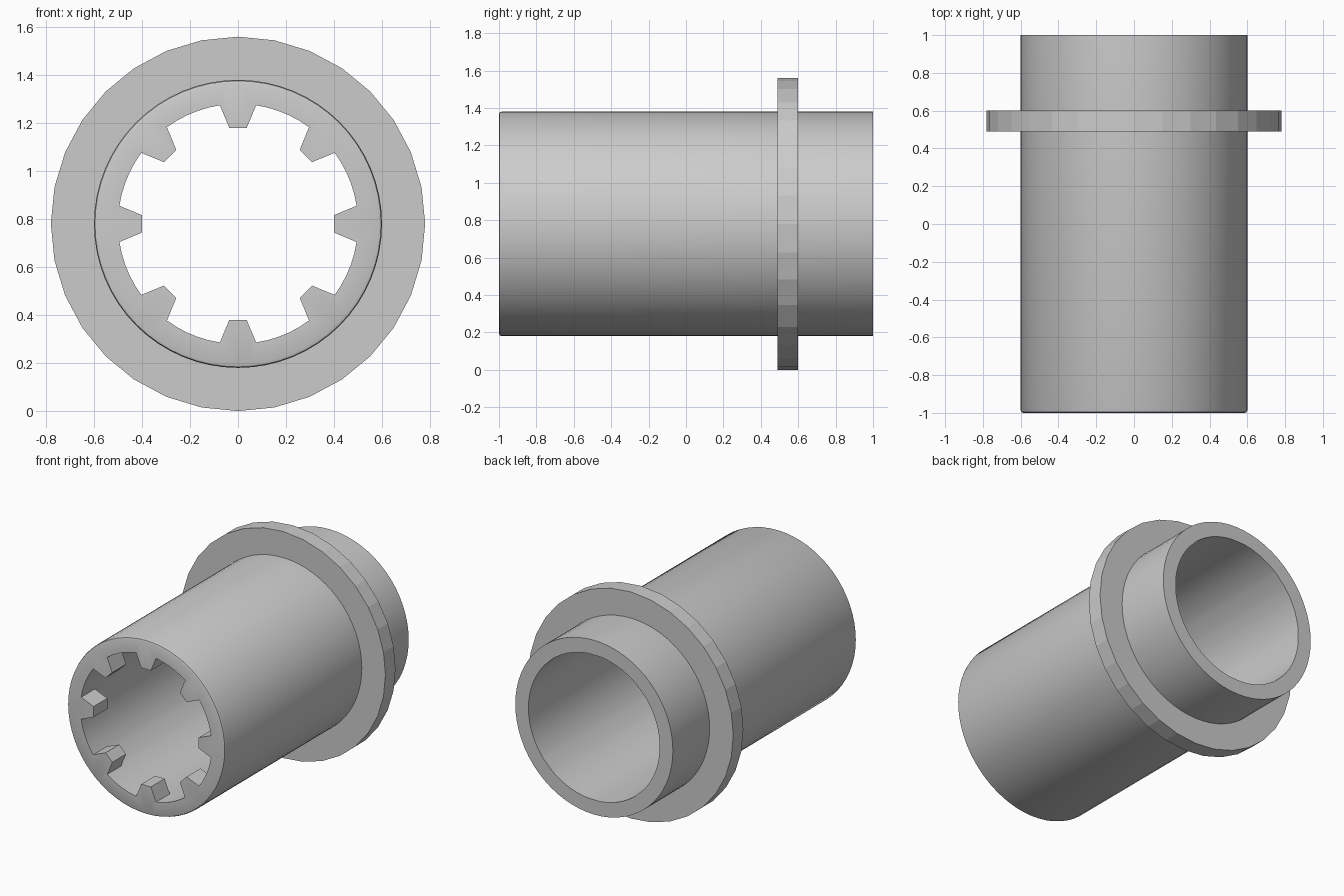
import bpy, bmesh
from math import sin, cos, radians, tau

if "Cube" in bpy.data.objects:
    bpy.data.objects.remove(bpy.data.objects["Cube"])

CZ = 0.78          # axis height


def loft(name, rings, closed=True):
    """Join equal-length rings of points into a solid of revolution-like shape."""
    bm = bmesh.new()
    loops = [[bm.verts.new(p) for p in ring] for ring in rings]
    for a, b in zip(loops, loops[1:] + loops[:1]):
        n = len(a)
        for i in range(n):
            j = (i + 1) % n
            bm.faces.new((a[i], a[j], b[j], b[i]))
    bmesh.ops.remove_doubles(bm, verts=bm.verts, dist=1e-5)
    bmesh.ops.recalc_face_normals(bm, faces=bm.faces)
    me = bpy.data.meshes.new(name)
    bm.to_mesh(me)
    bm.free()
    ob = bpy.data.objects.new(name, me)
    bpy.context.collection.objects.link(ob)
    return ob


def ring(angles, radii, y):
    return [(r * sin(a), y, CZ + r * cos(a)) for a, r in zip(angles, radii)]


def circle(n, r, y):
    return ring([tau * i / n for i in range(n)], [r] * n, y)


# Tube: eight tapered internal teeth at the front, plain bore behind them
R_OUT, R_BORE, R_TIP, DEPTH = 0.6, 0.5, 0.402, 0.15
sector = [-8.7, -5.2, 5.2, 8.7] + [8.7 + 27.6 * k / 5 for k in range(1, 5)]
in_ang = [radians(45 * s + a) for s in range(8) for a in sector]
tooth_r = [R_BORE, R_TIP, R_TIP, R_BORE, R_BORE, R_BORE, R_BORE, R_BORE] * 8
out_ang = [radians(45 * s - 11.25 + 5.625 * k) for s in range(8) for k in range(8)]


def outer(r, y):
    return ring(out_ang, [r] * 64, y)


tube = loft("tube", [
    outer(R_OUT, 1.0),
    outer(R_OUT, -0.985),
    outer(R_OUT - 0.004, -0.996),
    outer(R_OUT - 0.015, -1.0),
    ring(in_ang, tooth_r, -1.0),
    ring(in_ang, tooth_r, -1.0 + DEPTH),
    ring(in_ang, [R_BORE] * 64, -1.0 + DEPTH),
    ring(in_ang, [R_BORE] * 64, 1.0),
])

# Collar: faceted flange around the rear of the tube
flange = loft("flange", [
    circle(32, 0.78, 0.49), circle(32, 0.78, 0.60),
    circle(32, 0.59, 0.60), circle(32, 0.59, 0.49),
])

bpy.ops.object.select_all(action='DESELECT')
tube.select_set(True)
bpy.context.view_layer.objects.active = tube
bpy.ops.object.shade_smooth_by_angle(angle=radians(30))
